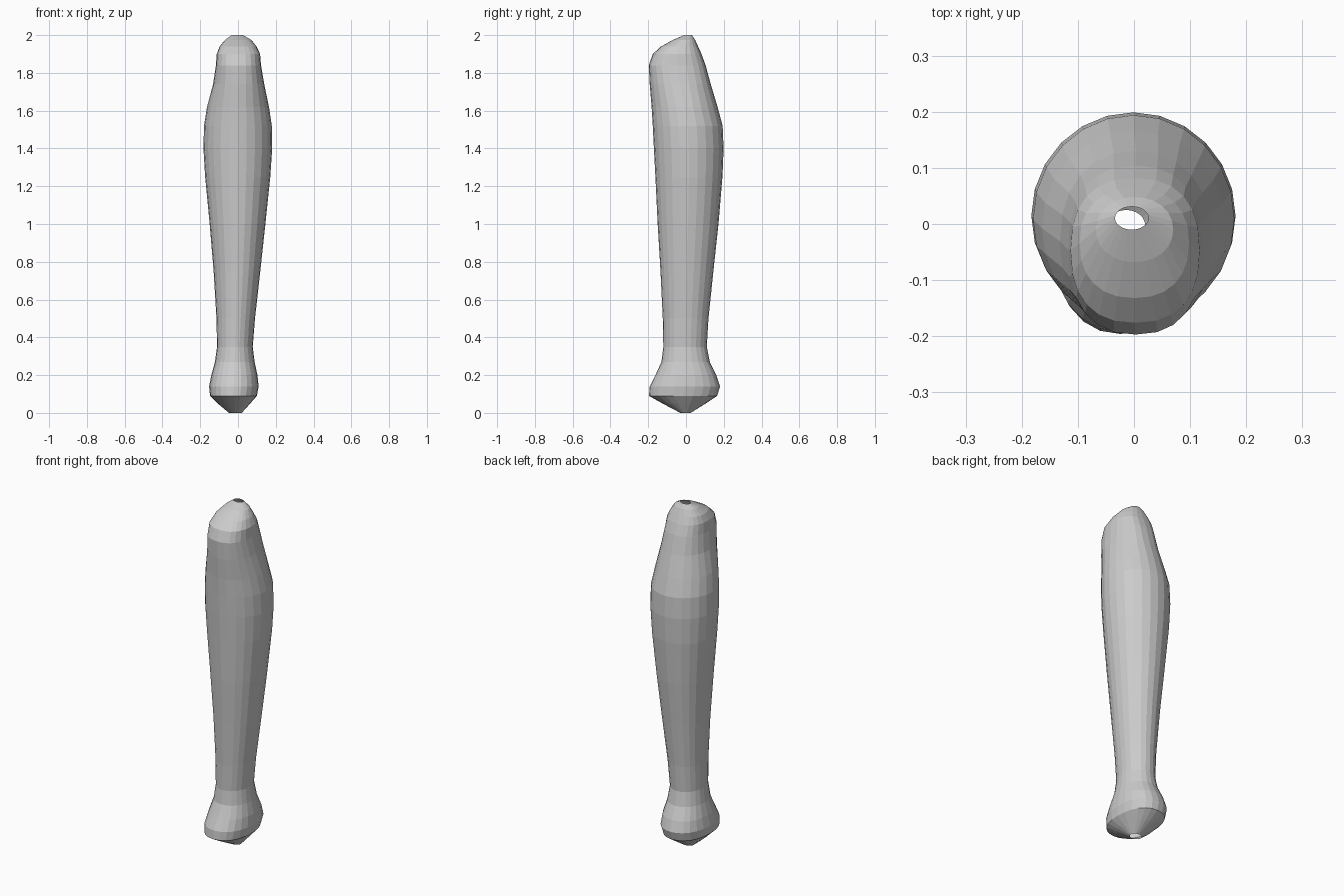
import bpy
import bmesh
from math import cos, sin, tau, copysign

SIDES = 24

# Cross-sections: height, left x, right x, front y, back y, squareness (2 = ellipse)
SECTIONS = [
    (0.00, -0.048, 0.020, -0.030, 0.025, 2.0),
    (0.05, -0.108, 0.065, -0.125, 0.105, 2.1),
    (0.09, -0.148, 0.100, -0.196, 0.165, 2.2),
    (0.14, -0.153, 0.109, -0.192, 0.180, 2.2),
    (0.20, -0.141, 0.103, -0.162, 0.160, 2.2),
    (0.27, -0.122, 0.088, -0.130, 0.126, 2.1),
    (0.35, -0.111, 0.078, -0.120, 0.110, 2.0),
    (0.50, -0.114, 0.090, -0.123, 0.119, 2.0),
    (0.75, -0.129, 0.118, -0.135, 0.145, 2.0),
    (1.00, -0.150, 0.145, -0.150, 0.172, 2.0),
    (1.25, -0.174, 0.171, -0.162, 0.193, 2.0),
    (1.40, -0.183, 0.181, -0.170, 0.199, 2.0),
    (1.52, -0.180, 0.179, -0.176, 0.194, 2.0),
    (1.62, -0.164, 0.164, -0.182, 0.167, 2.0),
    (1.74, -0.132, 0.139, -0.192, 0.131, 2.2),
    (1.84, -0.117, 0.122, -0.197, 0.104, 2.4),
    (1.90, -0.113, 0.117, -0.176, 0.082, 2.4),
    (1.94, -0.097, 0.098, -0.132, 0.064, 2.3),
    (1.975, -0.068, 0.070, -0.068, 0.048, 2.1),
    (2.00, -0.034, 0.026, -0.010, 0.031, 2.0),
]


def power(v, e):
    return copysign(abs(v) ** e, v)


def ring(bm, z, left, right, front, back, square):
    cx, cy = (left + right) / 2, (front + back) / 2
    rx, ry = (right - left) / 2, (back - front) / 2
    verts = []
    for i in range(SIDES):
        a = tau * i / SIDES
        verts.append(bm.verts.new((cx + rx * power(cos(a), 2 / square),
                                   cy + ry * power(sin(a), 2 / square), z)))
    return verts


# Lower leg: lofted skin, open at knee and ankle ends
bm = bmesh.new()
rings = [ring(bm, *s) for s in SECTIONS]
for low, high in zip(rings, rings[1:]):
    for i in range(SIDES):
        j = (i + 1) % SIDES
        bm.faces.new((low[i], low[j], high[j], high[i]))
mesh = bpy.data.meshes.new("lower_leg")
bm.to_mesh(mesh)
bm.free()
leg = bpy.data.objects.new("lower_leg", mesh)
bpy.context.collection.objects.link(leg)
